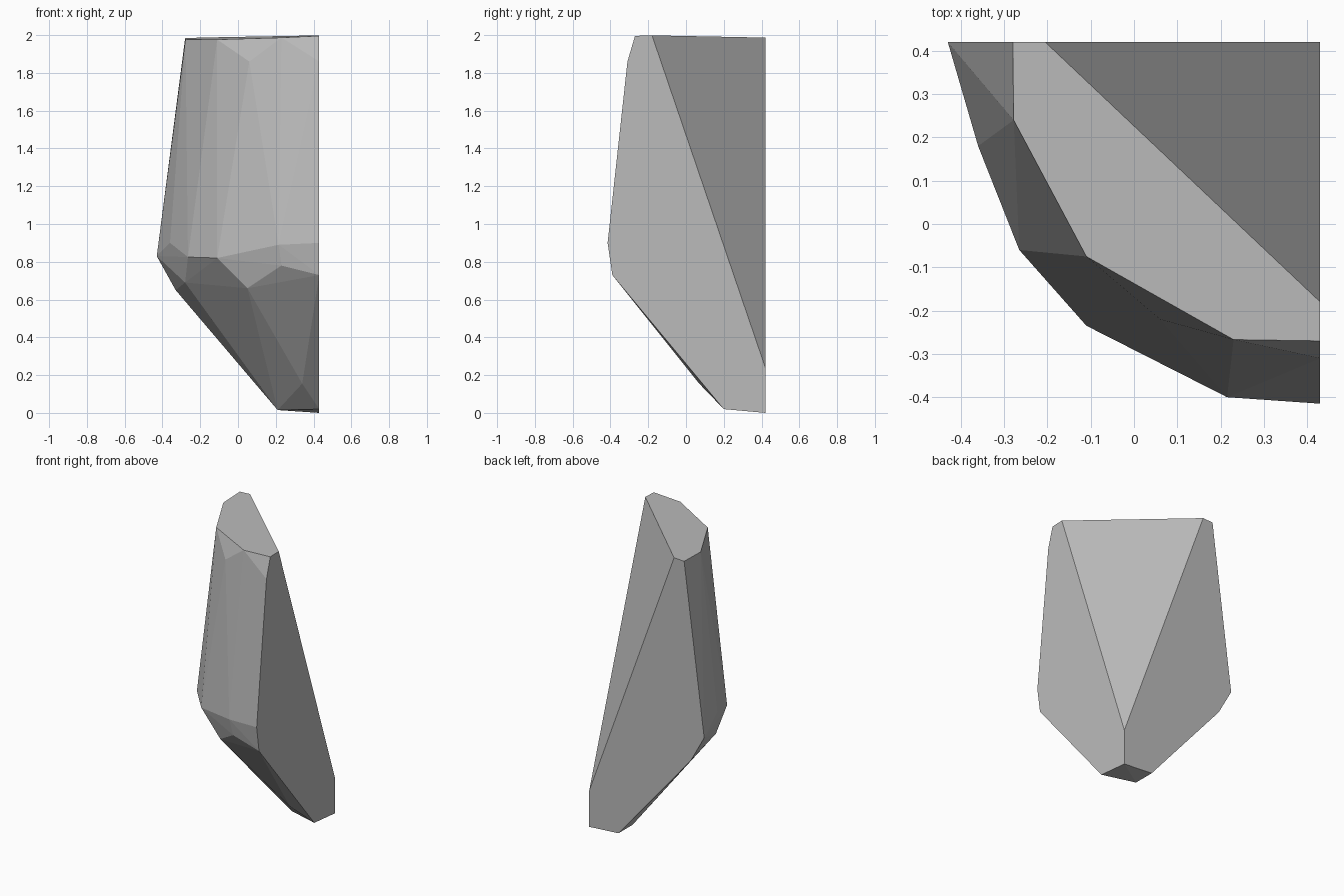
import bpy
import bmesh
import math

cube = bpy.data.objects.get("Cube")
if cube:
    bpy.data.objects.remove(cube, do_unlink=True)

SIDE, BACK = 0.43, 0.42  # the two flat cut planes


def top_height(x, y):
    """Gently tilted plane of the top face."""
    return 1.998 + 0.047 * (x - SIDE) + 0.03 * (y + 0.2)


# Outline of the top face, including both ends of the diagonal cut
top_outline = [(-0.28, BACK), (-0.278, 0.24), (-0.11, -0.075),
               (0.23, -0.267), (SIDE, -0.27), (SIDE, -0.18), (-0.205, BACK)]
top_ring = [(x, y, top_height(x, y)) for x, y in top_outline]

# Small chips below the top edge
chips = [(0.06, -0.22, 1.86), (SIDE, -0.31, 1.86)]

# Widest ring
waist = [(-0.43, BACK, 0.83), (-0.36, 0.18, 0.9), (-0.265, -0.06, 0.825),
         (-0.11, -0.235, 0.82), (0.215, -0.4, 0.89), (SIDE, -0.415, 0.9)]

# Ring where the underside starts to taper
shoulder = [(-0.33, BACK, 0.65), (-0.28, 0.08, 0.69), (0.05, -0.26, 0.66),
            (0.23, -0.38, 0.78), (SIDE, -0.39, 0.73)]

# Foot, and the low end of the diagonal cut
foot = [(0.21, BACK, 0.015), (0.21, 0.27, 0.015), (0.34, 0.07, 0.155),
        (SIDE, 0.2, 0.02), (SIDE, BACK, 0.0), (SIDE, BACK, 0.24)]

# Wrap the rings in one faceted shell and merge the flat areas
bm = bmesh.new()
for point in top_ring + chips + waist + shoulder + foot:
    bm.verts.new(point)
bmesh.ops.convex_hull(bm, input=bm.verts)
bmesh.ops.dissolve_limit(bm, angle_limit=math.radians(0.8),
                         verts=bm.verts, edges=bm.edges)
bmesh.ops.recalc_face_normals(bm, faces=bm.faces)

mesh = bpy.data.meshes.new("rock_shard")
bm.to_mesh(mesh)
bm.free()
shard = bpy.data.objects.new("rock_shard", mesh)
bpy.context.collection.objects.link(shard)

# Plain grey stone
stone = bpy.data.materials.new("stone_grey")
stone.use_nodes = True
grey = (0.5, 0.5, 0.5, 1.0)
stone.diffuse_color = grey
stone.node_tree.nodes["Principled BSDF"].inputs["Base Color"].default_value = grey
mesh.materials.append(stone)
